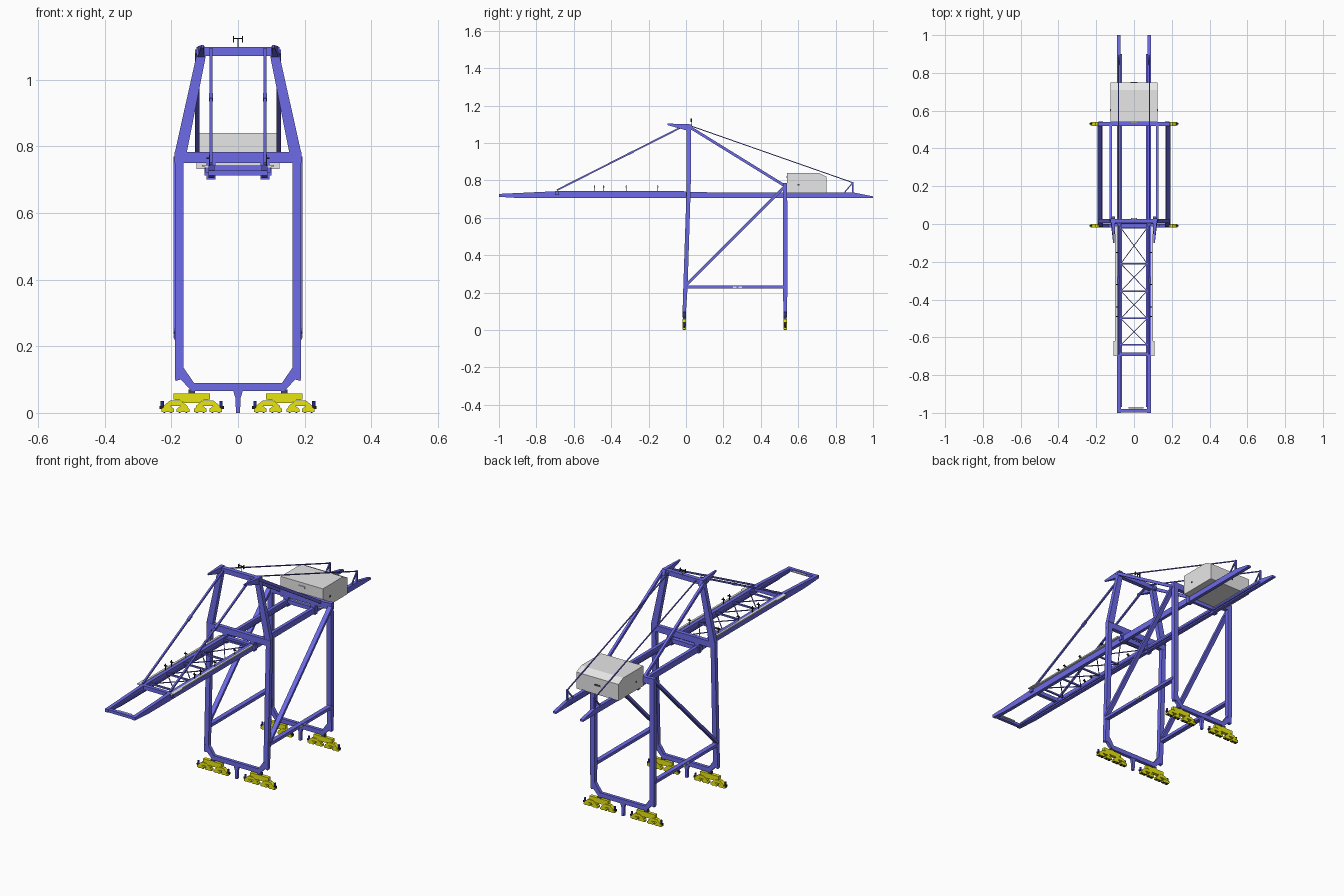
import bpy
import bmesh
from mathutils import Vector

if "Cube" in bpy.data.objects:
    bpy.data.objects.remove(bpy.data.objects["Cube"], do_unlink=True)


def material(name, r, g, b):
    m = bpy.data.materials.new(name)
    m.use_nodes = True
    m.diffuse_color = (r, g, b, 1)
    m.node_tree.nodes["Principled BSDF"].inputs["Base Color"].default_value = (r, g, b, 1)
    return m


BLUE = material("steel blue", .16, .155, .84)
YELLOW = material("bogie yellow", .8, .79, .005)
GREY = material("house grey", .8, .8, .8)
DARK = material("dark steel", .06, .06, .08)
BLACK = material("black", .015, .015, .015)
NAVY = material("buffer navy", .02, .02, .35)


def finish(name, bm, mat):
    bmesh.ops.recalc_face_normals(bm, faces=bm.faces)
    me = bpy.data.meshes.new(name)
    bm.to_mesh(me)
    bm.free()
    me.materials.append(mat)
    ob = bpy.data.objects.new(name, me)
    bpy.context.collection.objects.link(ob)
    return ob


def prism(name, pts, axis, a, b, mat):
    """Extrude a profile along x (profile is y,z) or y (profile is x,z)."""
    bm = bmesh.new()

    def ring(t):
        return [bm.verts.new((t, u, v) if axis == "x" else (u, t, v)) for u, v in pts]
    lo, hi = ring(a), ring(b)
    bm.faces.new(lo)
    bm.faces.new(hi)
    for i in range(len(pts)):
        j = (i + 1) % len(pts)
        bm.faces.new((lo[i], lo[j], hi[j], hi[i]))
    return finish(name, bm, mat)


def box(name, x0, x1, y0, y1, z0, z1, mat):
    return prism(name, [(y0, z0), (y1, z0), (y1, z1), (y0, z1)], "x", x0, x1, mat)


def beam(name, p, q, w, h, mat):
    """Rectangular bar from p to q, w wide sideways and h deep."""
    p, q = Vector(p), Vector(q)
    d = (q - p).normalized()
    side = Vector((1, 0, 0)) if abs(d.x) < .5 else Vector((0, 1, 0))
    side = (side - d * side.dot(d)).normalized()
    up = side.cross(d)
    bm = bmesh.new()
    ends = [[bm.verts.new(c + side * i * w / 2 + up * j * h / 2)
             for i, j in ((-1, -1), (1, -1), (1, 1), (-1, 1))] for c in (p, q)]
    for e in ends:
        bm.faces.new(e)
    for i in range(4):
        j = (i + 1) % 4
        bm.faces.new((ends[0][i], ends[0][j], ends[1][j], ends[1][i]))
    return finish(name, bm, mat)


def cylinder(name, c, r, depth, axis, mat):
    rot = (1.5708, 0, 0) if axis == "y" else (0, 0, 0)
    bpy.ops.mesh.primitive_cylinder_add(vertices=12, radius=r, depth=depth, location=c, rotation=rot)
    ob = bpy.context.object
    ob.name = name
    ob.data.materials.append(mat)
    bpy.ops.object.shade_smooth_by_angle()


def flip(pts, s, cx=0):
    return [(cx + s * u, v) for u, v in pts]


def mirrored(half):
    return half + [(-u, v) for u, v in reversed(half)]


def bogie(cx, cy):
    """Equalizer beams, wheel trucks and buffers under one corner."""
    def part(name, half, x, t, mat):
        prism(name, flip(mirrored(half), 1, x), "y", cy - t, cy + t, mat)
    box("bogie_pivot", cx - .01, cx + .01, cy - .008, cy + .008, .05, .07, DARK)
    part("main_equalizer", [(.022, .03), (.035, .038), (.055, .04), (.055, .058)], cx, .009, YELLOW)
    for s in (-1, 1):
        mx = cx + s * .049
        part("lower_equalizer", [(.012, .021), (.036, .012), (.036, .021), (.016, .037)], mx, .01, YELLOW)
        for k in (-1, 1):
            tx = mx + k * .023
            part("wheel_truck", [(.019, .003), (.019, .012), (.01, .019)], tx, .009, YELLOW)
            for w in (-1, 1):
                cylinder("wheel", (tx + w * .01, cy, .006), .006, .014, "y", BLACK)
        bx = cx + s * .088
        cylinder("buffer", (bx, cy, .028), .005, .016, "z", NAVY)
        box("buffer_base", bx - .009, bx + .009, cy - .004, cy + .004, .012, .021, BLACK)


# Portal frames: sill, legs, bogies
for end, y0, y1, top in (("front", -.009, .014, .755), ("rear", .53, .53, .785)):
    half = [(0, .066), (.139, .066), (.172, .1), (.187, .096), (.187, .135), (.163, .135),
            (.132, .09), (0, .09)]
    for s in (-1, 1):
        prism(end + "_sill", flip(half, s), "y", y0 - .009, y0 + .009, BLUE)
        ym = y0 + (y1 - y0) * .2
        leg = [(y0 - .009, .1), (y0 + .009, .1), (ym + .013, .23), (y1 + .011, top),
               (y1 - .011, top), (ym - .011, .2)]
        prism(end + "_leg", leg, "x", s * .163, s * .189, BLUE)
        bogie(s * .139, y0)
    prism(end + "_storm_pin", mirrored([(.006, 0), (.008, .045), (.015, .068)]), "y",
          y0 - .007, y0 + .007, BLUE)
    box(end + "_portal_beam", -.19, .19, y1 - .011, y1 + .011, .75, .783, BLUE)

# Top tower beam and beacon frame
box("tower_top_beam", -.124, .124, .004, .027, 1.072, 1.098, BLUE)
beam("beacon_stand", (0, .028, 1.09), (0, .028, 1.124), .003, .003, DARK)
beam("beacon_bar", (-.014, .028, 1.124), (.014, .028, 1.124), .004, .004, BLACK)
for s in (-1, 1):
    beam("beacon_post", (s * .014, .028, 1.112), (s * .014, .028, 1.132), .003, .008, BLACK)

for s in (-1, 1):
    # Tower legs and heads
    prism("tower_leg", flip([(.19, .78), (.154, .78), (.094, 1.085), (.122, 1.085)], s), "y",
          .004, .027, BLUE)
    head = prism("tower_head", [(-.1, 1.096), (-.1, 1.104), (.03, 1.1), (.04, 1.07), (0, 1.068)], "x",
                 s * .1, s * .122, BLUE)
    for v in head.data.vertices:
        if v.co.y < -.05:
            v.co.x = s * .107 + (v.co.x - s * .111) * .3

    # Side sills and braces
    beam("side_sill", (s * .18, 0, .229), (s * .18, .53, .229), .024, .016, BLUE)
    for y in (.25, .28):
        box("sill_plate", s * .19, s * .194, y, y + .02, .225, .234, GREY)
    beam("lower_brace", (s * .182, 0, .24), (s * .182, .525, .765), .024, .014, BLUE)
    beam("upper_brace", (s * .122, .02, 1.085), (s * .122, .53, .77), .013, .015, BLUE)

    # Girders and boom
    prism("rear_girder", [(0, .705), (.9, .705), (1, .705), (1, .715), (.9, .735), (0, .737)], "x",
          s * .071, s * .089, BLUE)
    prism("boom_girder", [(-1, .712), (-.88, .705), (0, .705), (0, .74), (-.7, .742), (-1, .728)], "x",
          s * .07, s * .089, BLUE)
    box("trolley_rail", s * .064, s * .071, -.97, .9, .712, .72, BLUE)
    for y in (.014, .53):
        box("girder_hanger", s * .068, s * .094, y - .011, y + .011, .7, .755, BLUE)

    # Boom walkway, end platform and lamp posts
    box("boom_walkway", s * .089, s * .1, -.7, -.01, .737, .744, GREY)
    box("walkway_platform", s * .1, s * .108, -.7, -.62, .739, .744, GREY)
    for y in (-.49, -.44, -.32, -.15):
        beam("lamp_post", (s * .086, y, .735), (s * .086, y, .775), .003, .003, BLACK)
        box("lamp", s * .078, s * .094, y - .003, y + .003, .762, .767, BLACK)

    # Stays
    beam("front_stay", (s * .081, -.01, 1.092), (s * .081, -.69, .748), .009, .009, BLUE)
    beam("stay_joint", (s * .081, -.28, .955), (s * .081, -.31, .94), .013, .012, BLUE)
    beam("rear_stay", (s * .081, .03, 1.09), (s * .081, .892, .788), .005, .005, BLUE)
    beam("rear_stay_post", (s * .081, .892, .73), (s * .081, .892, .792), .009, .008, BLUE)
    beam("rear_stay_strut", (s * .081, .845, .733), (s * .081, .89, .786), .006, .006, BLUE)

# Cross beams between the girders
box("boom_hinge_beam", -.1, .1, .0, .022, .712, .735, BLUE)
box("boom_stay_beam", -.098, .098, -.7, -.68, .722, .742, BLUE)
box("boom_tip_beam", -.08, .08, -.998, -.98, .713, .728, BLUE)
box("rear_cross_beam", -.08, .08, .522, .538, .715, .735, BLUE)
box("tip_plate", -.03, .05, -.978, -.968, .72, .725, GREY)

# Boom lattice
panels = (-.02, -.21, -.355, -.5, -.64)
for i, y in enumerate(panels):
    beam("lattice_cross", (-.072, y, .73), (.072, y, .73), .008, .008, BLUE)
    if i:
        for s in (-1, 1):
            beam("lattice_diagonal", (-.07 * s, panels[i - 1], .73), (.07 * s, y, .73), .004, .004, BLUE)

# Machinery house
prism("machinery_house", [(.54, .732), (.75, .732), (.75, .82), (.71, .84), (.54, .84)], "x",
      -.125, .125, GREY)
box("house_front_vent", -.02, .02, .536, .54, .813, .823, GREY)
for s in (-1, 1):
    box("house_side_vent", s * .124, s * .127, .597, .608, .773, .781, DARK)
box("house_rear_vent", -.018, .018, .749, .752, .777, .786, DARK)
